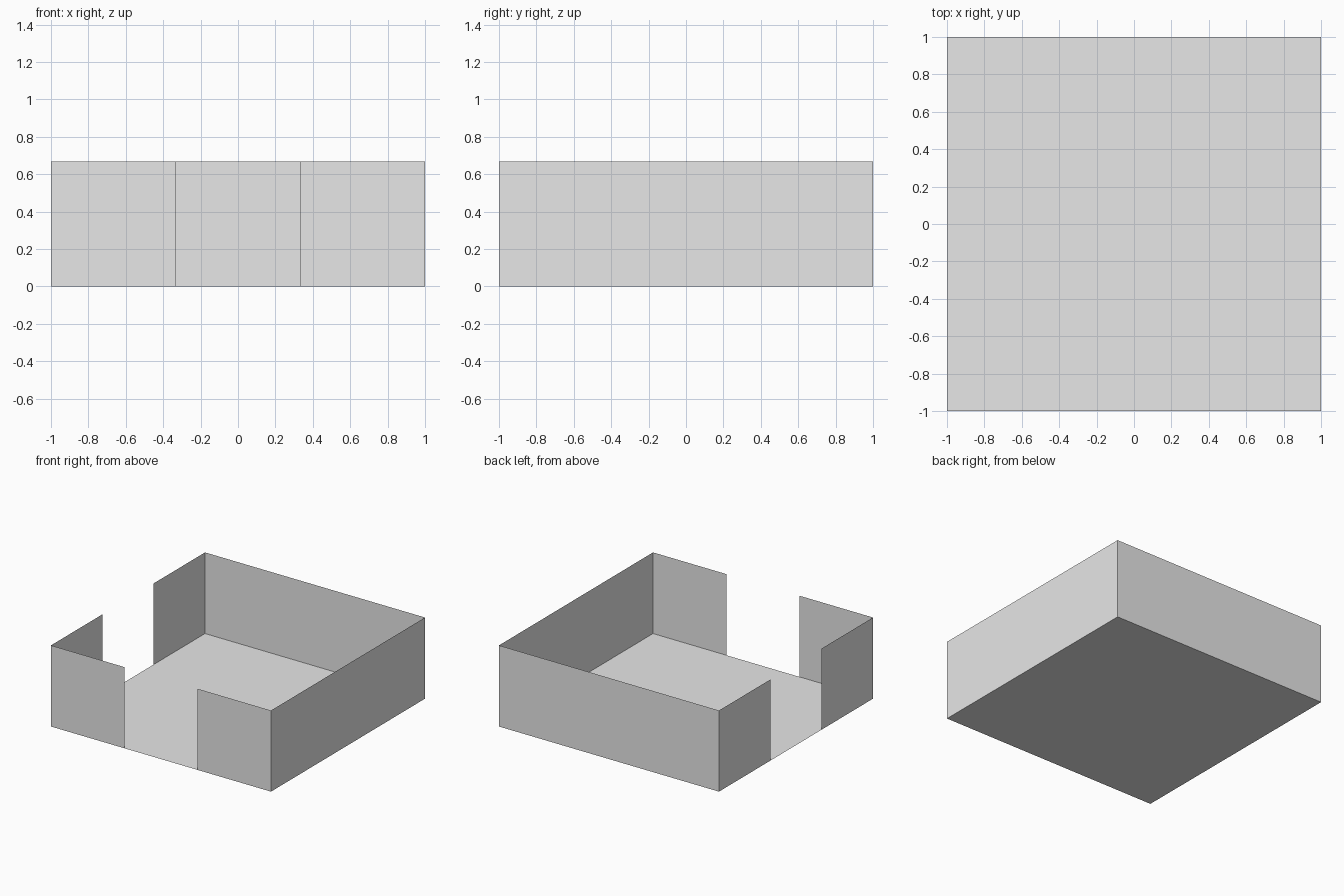
import bpy

if "Cube" in bpy.data.objects:
    bpy.data.objects.remove(bpy.data.objects["Cube"])

H = 2 / 3   # wall height
G = 1 / 3   # half width of each doorway

grey = bpy.data.materials.new("plain_grey")
grey.diffuse_color = (0.8, 0.8, 0.8, 1)
grey.use_nodes = True
grey.node_tree.nodes["Principled BSDF"].inputs["Base Color"].default_value = grey.diffuse_color


def sheet(name, verts):
    """Single flat quad."""
    mesh = bpy.data.meshes.new(name)
    mesh.from_pydata(verts, [], [(0, 1, 2, 3)])
    mesh.materials.append(grey)
    bpy.context.collection.objects.link(bpy.data.objects.new(name, mesh))


def wall(name, a, b):
    """Thin upright wall from plan point a to b, outside on the right."""
    sheet(name, [(*a, 0), (*b, 0), (*b, H), (*a, H)])


# Floor
sheet("floor", [(-1, -1, 0), (1, -1, 0), (1, 1, 0), (-1, 1, 0)])

# Solid walls
wall("right_wall", (1, -1), (1, 1))
wall("back_wall", (1, 1), (-1, 1))

# Front and left walls, each split by a central doorway
wall("front_wall_left", (-1, -1), (-G, -1))
wall("front_wall_right", (G, -1), (1, -1))
wall("left_wall_back", (-1, 1), (-1, G))
wall("left_wall_front", (-1, -G), (-1, -1))
